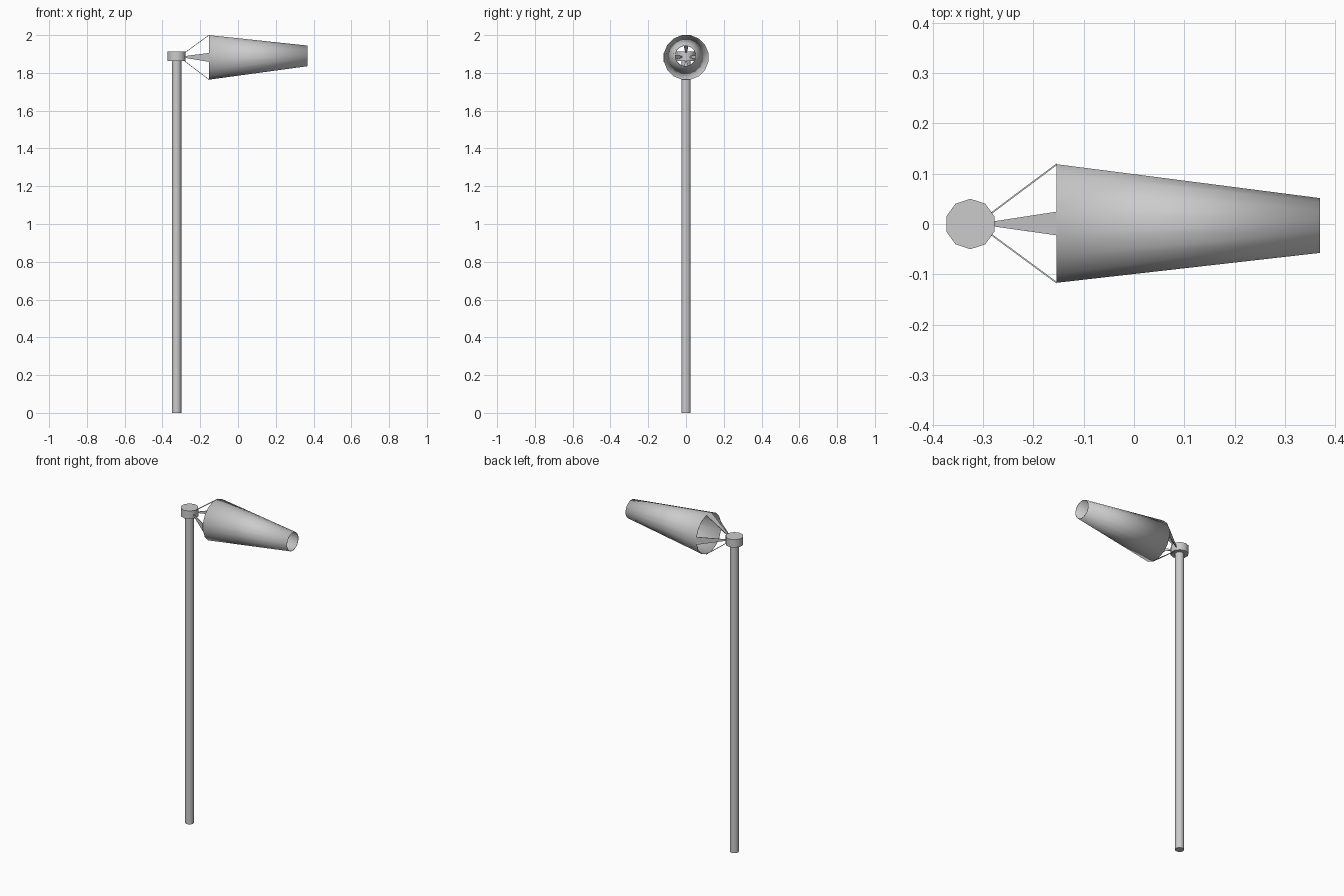
import bpy, math
from mathutils import Vector

if "Cube" in bpy.data.objects:
    bpy.data.objects.remove(bpy.data.objects["Cube"])

POLE_X = -0.325
APEX = Vector((-0.312, 0, 1.885))
MOUTH = Vector((-0.1535, 0.001, 1.882))
TIP = Vector((0.369, -0.003, 1.89))
SIDES = 16


def smooth(ob, angle=40):
    bpy.ops.object.select_all(action='DESELECT')
    ob.select_set(True)
    bpy.context.view_layer.objects.active = ob
    bpy.ops.object.shade_smooth_by_angle(angle=math.radians(angle))


def cylinder(name, r, z0, z1, sides):
    bpy.ops.mesh.primitive_cylinder_add(vertices=sides, radius=r, depth=z1 - z0,
                                        location=(POLE_X, 0, (z0 + z1) / 2))
    ob = bpy.context.object
    ob.name = name
    smooth(ob)
    return ob


def mesh_object(name, verts, faces, thickness):
    me = bpy.data.meshes.new(name)
    me.from_pydata(verts, [], faces)
    ob = bpy.data.objects.new(name, me)
    bpy.context.collection.objects.link(ob)
    mod = ob.modifiers.new("thickness", 'SOLIDIFY')
    mod.thickness = thickness
    mod.offset = -1 if name == "sock" else 0
    return ob


def ring(centre, r):
    # polygon edges, not corners, face up, down and sideways
    return [centre + Vector((0, r * math.cos(a), r * math.sin(a)))
            for a in ((i + 0.5) * 2 * math.pi / SIDES for i in range(SIDES))]


# Pole and swivel cap
cylinder("pole", 0.025, 0, 1.87, 12)
cylinder("swivel_cap", 0.05, 1.864, 1.912, 10)

# Tapered open sock
mouth, tip = ring(MOUTH, 0.120), ring(TIP, 0.0555)
faces = [(i, i + SIDES, (i + 1) % SIDES + SIDES, (i + 1) % SIDES) for i in range(SIDES)]
faces = [f[::-1] for f in faces]
smooth(mesh_object("sock", mouth + tip, faces, 0.002))

# Four tapering straps from the cap to the mouth
for k in range(4):
    i = (k * SIDES // 4 - 1) % SIDES
    mesh_object(f"strap_{k + 1}", [APEX, mouth[i], mouth[(i + 1) % SIDES]], [(0, 1, 2)], 0.003)
